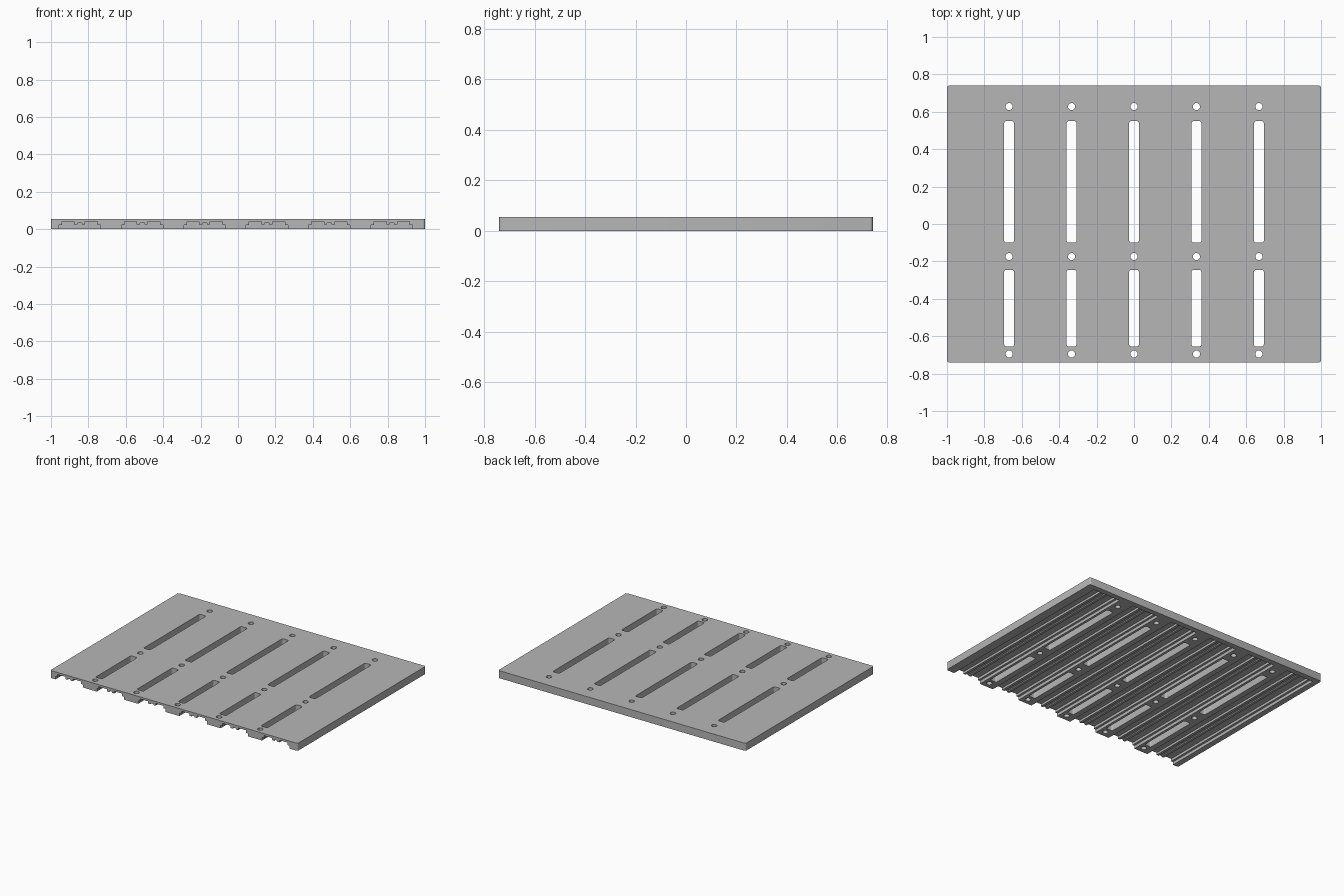
import bpy, bmesh, math
from mathutils import Vector

cube = bpy.data.objects.get("Cube")
if cube:
    bpy.data.objects.remove(cube)

W, D, H = 1.0, 0.74, 0.055      # half width, half depth, thickness
PITCH = 0.334

grey = bpy.data.materials.new("plain grey")
grey.use_nodes = True
colour = (0.47, 0.47, 0.47, 1)
grey.diffuse_color = colour
grey.node_tree.nodes["Principled BSDF"].inputs["Base Color"].default_value = colour


def add_prism(bm, points, shift):
    """Extrude a closed outline along a vector."""
    face = bm.faces.new([bm.verts.new(p) for p in points])
    out = bmesh.ops.extrude_face_region(bm, geom=[face])
    verts = [v for v in out["geom"] if isinstance(v, bmesh.types.BMVert)]
    bmesh.ops.translate(bm, vec=Vector(shift), verts=verts)


def rounded_rect(cx, cy, hx, hy, r, z, steps=4):
    pts = []
    for q, (sx, sy) in enumerate([(1, 1), (-1, 1), (-1, -1), (1, -1)]):
        for i in range(steps + 1):
            a = math.pi / 2 * (q + i / steps)
            pts.append((cx + sx * (hx - r) + r * math.cos(a),
                        cy + sy * (hy - r) + r * math.sin(a), z))
    return pts


def circle(cx, cy, r, z, n=24):
    return [(cx + r * math.cos(2 * math.pi * i / n),
             cy + r * math.sin(2 * math.pi * i / n), z) for i in range(n)]


def finish(name, bm):
    bmesh.ops.recalc_face_normals(bm, faces=bm.faces)
    mesh = bpy.data.meshes.new(name)
    bm.to_mesh(mesh)
    bm.free()
    obj = bpy.data.objects.new(name, mesh)
    bpy.context.collection.objects.link(obj)
    mesh.materials.append(grey)
    return obj


# Board with softly rounded corners
bm = bmesh.new()
add_prism(bm, rounded_rect(0, 0, W, D, 0.012, 0), (0, 0, H))
board = finish("mounting_board", bm)

# Stepped channels with a notched centre rib, open at the front
half = [(0.111, -0.02), (0.111, 0.022), (0.095, 0.022), (0.095, 0.04),
        (0.03, 0.04), (0.03, 0.024), (0.012, 0.024), (0.012, 0.032)]
section = half + [(-x, z) for x, z in reversed(half)]
bm = bmesh.new()
for k in range(6):
    cx = -0.012 + (k - 2.5) * PITCH
    add_prism(bm, [(cx + x, -D - 0.05, z) for x, z in section], (0, D + 0.75, 0))
channels = finish("channel_cutter", bm)

# Long slots and round holes through the lands between channels
bm = bmesh.new()
for k in range(5):
    cx = (k - 2) * PITCH
    for y0, y1 in [(-0.1, 0.55), (-0.655, -0.245)]:
        add_prism(bm, rounded_rect(cx, (y0 + y1) / 2, 0.026, (y1 - y0) / 2, 0.011, -0.1),
                  (0, 0, 0.3))
    for y in (0.628, -0.174, -0.695):
        add_prism(bm, circle(cx, y, 0.019, -0.1), (0, 0, 0.3))
holes = finish("slot_and_hole_cutter", bm)

# Cut the board, then drop the helpers
bpy.context.view_layer.objects.active = board
board.select_set(True)
for cutter in (channels, holes):
    cutter.hide_render = True
    mod = board.modifiers.new("cut", "BOOLEAN")
    mod.operation = "DIFFERENCE"
    mod.solver = "EXACT"
    mod.object = cutter
    bpy.ops.object.modifier_apply(modifier=mod.name)
for cutter in (channels, holes):
    bpy.data.objects.remove(cutter)

bpy.ops.object.shade_smooth_by_angle(angle=math.radians(30))
